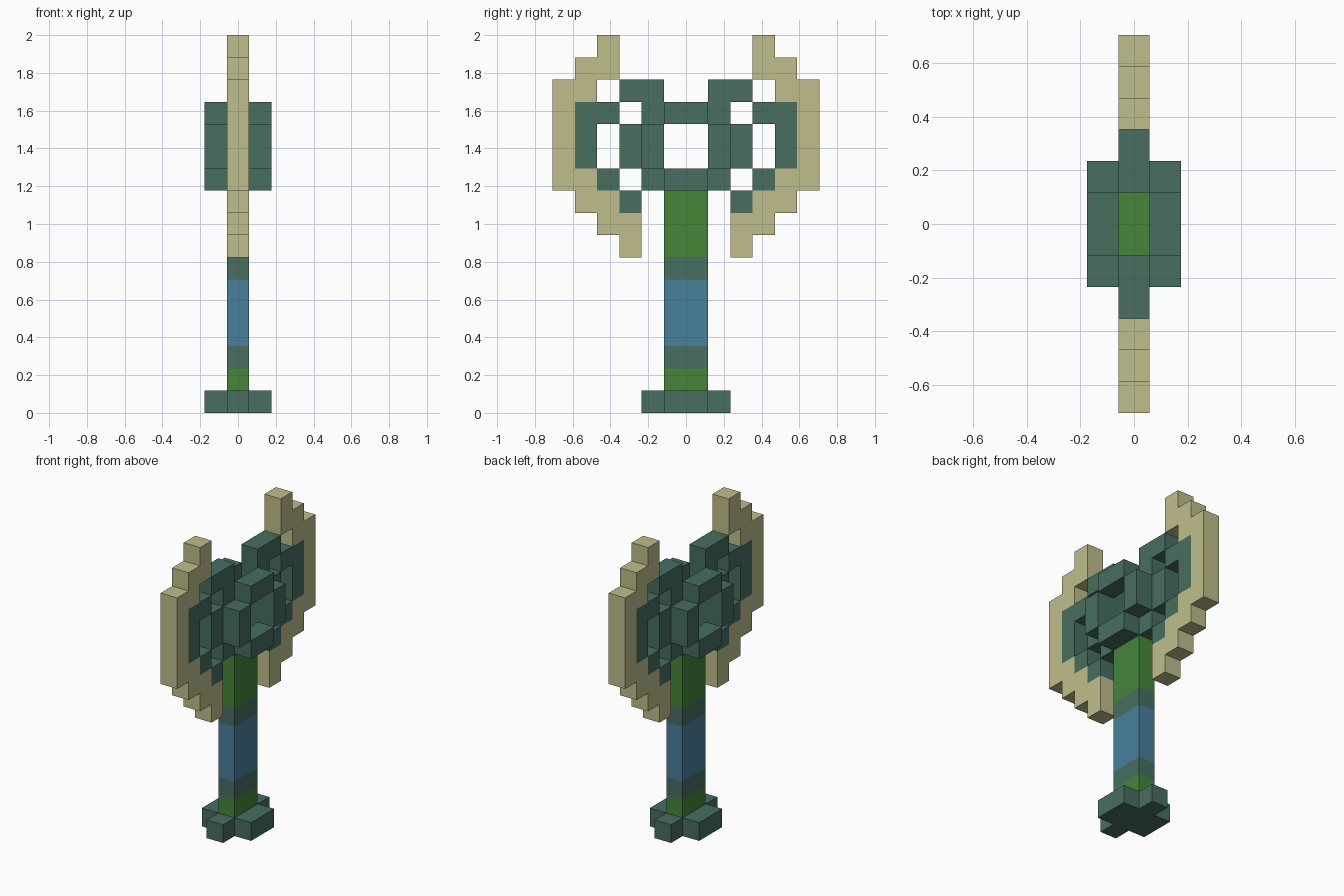
import bpy
import bmesh

if "Cube" in bpy.data.objects:
    bpy.data.objects.remove(bpy.data.objects["Cube"], do_unlink=True)

U = 2 / 17  # edge length of one block


def material(name, rgb):
    lin = [((c / 255 + 0.055) / 1.055) ** 2.4 for c in rgb] + [1.0]
    m = bpy.data.materials.new(name)
    m.diffuse_color = lin
    m.use_nodes = True
    m.node_tree.nodes["Principled BSDF"].inputs["Base Color"].default_value = lin
    return m


MATS = {
    "t": material("pale_tan", (191, 190, 139)),
    "g": material("dark_teal", (71, 110, 96)),
    "l": material("leaf_green", (69, 134, 57)),
    "b": material("steel_blue", (71, 128, 155)),
}


def block_part(name, cells):
    """Mesh of the outer faces of a set of blocks {(x, y, z): colour key}."""
    keys = sorted(set(cells.values()))
    bm = bmesh.new()
    for cell, key in cells.items():
        for axis in range(3):
            for side in (0, 1):
                near = list(cell)
                near[axis] += 2 * side - 1
                if tuple(near) in cells:
                    continue
                verts = []
                for a, b in ((0, 0), (1, 0), (1, 1), (0, 1)):
                    p = list(cell)
                    p[axis] += side
                    p[(axis + 1) % 3] += a
                    p[(axis + 2) % 3] += b
                    verts.append(bm.verts.new(((p[0] - 0.5) * U, p[1] * U, p[2] * U)))
                face = bm.faces.new(verts if side else verts[::-1])
                face.material_index = keys.index(key)
    bmesh.ops.remove_doubles(bm, verts=bm.verts, dist=1e-4)
    mesh = bpy.data.meshes.new(name)
    bm.to_mesh(mesh)
    bm.free()
    for key in keys:
        mesh.materials.append(MATS[key])
    obj = bpy.data.objects.new(name, mesh)
    bpy.context.collection.objects.link(obj)


def box(xs, ys, zs, key):
    return {(x, y, z): key for x in range(*xs) for y in range(*ys) for z in range(*zs)}


# Cross-shaped foot
block_part("foot", box((0, 1), (-2, 2), (0, 1), "g") | box((-1, 2), (-1, 1), (0, 1), "g"))

# Banded shaft
shaft = {}
for z0, z1, key in ((1, 2, "l"), (2, 3, "g"), (3, 6, "b"), (6, 7, "g"), (7, 10, "l")):
    shaft |= box((0, 1), (-1, 1), (z0, z1), key)
block_part("shaft", shaft)

# Blade pattern from the top row down, from the shaft outwards
ROWS = ("..t..",
        "..tt.",
        "gg.tt",
        "g.ggt",
        "gg.gt",
        "gg.gt",
        "g.gtt",
        ".gtt.",
        ".tt..",
        ".t...")
for name, flip in (("back_blade", False), ("front_blade", True)):
    cells = {}
    for r, row in enumerate(ROWS):
        for c, key in enumerate(row):
            if key != ".":
                y = c + 1
                cells[(0, -1 - y if flip else y, 16 - r)] = key
    block_part(name, cells)

# Octagonal frame on each side of the head
for name, x in (("left_frame", 1), ("right_frame", -1)):
    xs = (x, x + 1)
    block_part(name, box(xs, (-1, 1), (10, 11), "g") | box(xs, (-1, 1), (13, 14), "g")
               | box(xs, (-2, -1), (11, 13), "g") | box(xs, (1, 2), (11, 13), "g"))
